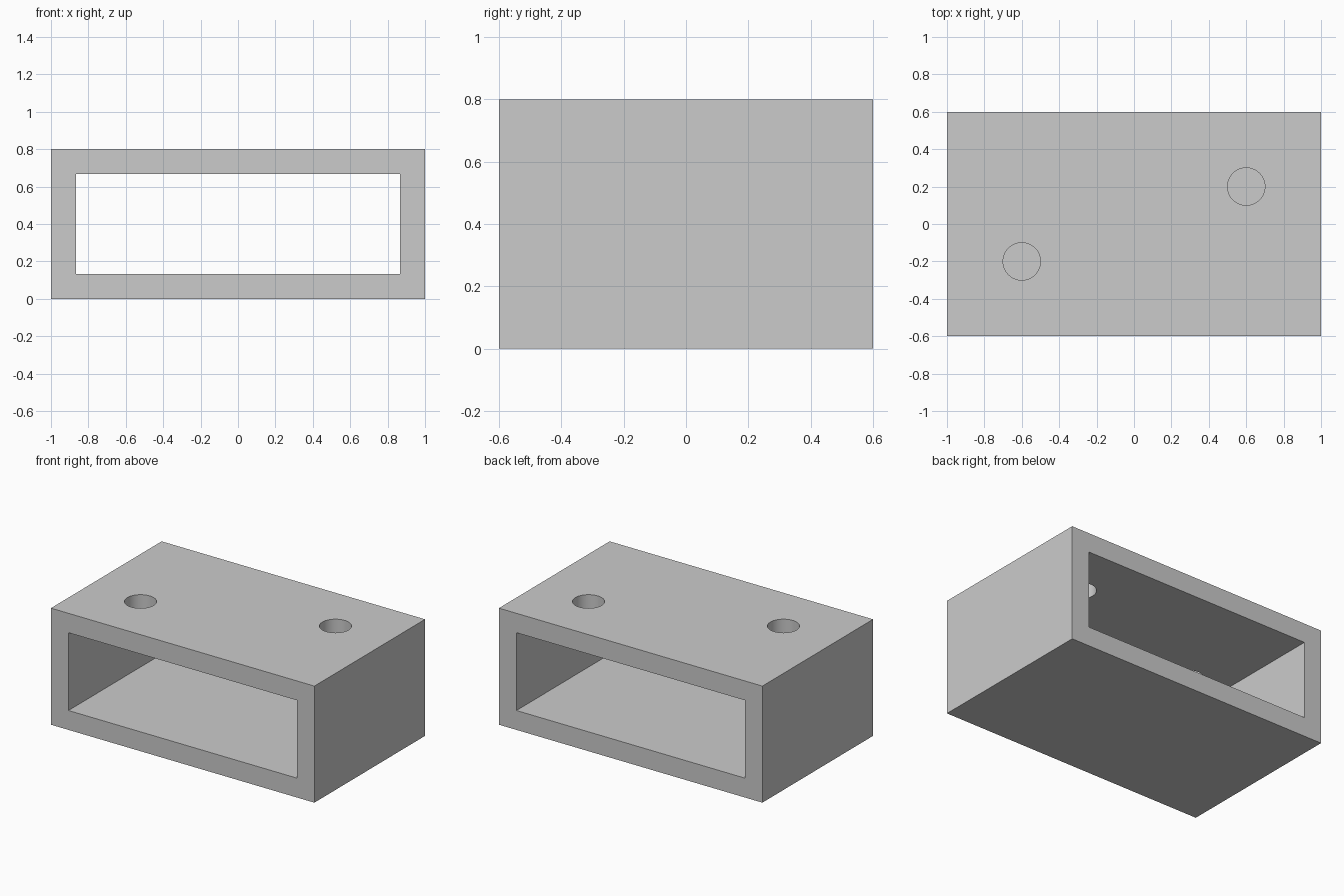
import bpy

# Remove the default object
cube = bpy.data.objects.get("Cube")
if cube:
    bpy.data.objects.remove(cube, do_unlink=True)

WIDTH, DEPTH, HEIGHT = 2.0, 1.2, 0.8
WALL = 0.133
HOLE_RADIUS = 0.1

grey = bpy.data.materials.new("plain grey")
grey.use_nodes = True
colour = (0.6, 0.6, 0.6, 1)
grey.diffuse_color = colour
grey.node_tree.nodes["Principled BSDF"].inputs["Base Color"].default_value = colour


def box(name, size, centre):
    bpy.ops.mesh.primitive_cube_add(size=1, location=centre)
    obj = bpy.context.object
    obj.name = name
    obj.scale = size
    bpy.ops.object.transform_apply(location=False, rotation=False, scale=True)
    obj.data.materials.append(grey)
    return obj


def cut(target, cutter):
    mod = target.modifiers.new(cutter.name, "BOOLEAN")
    mod.operation = "DIFFERENCE"
    mod.solver = "EXACT"
    mod.object = cutter
    bpy.context.view_layer.objects.active = target
    bpy.ops.object.modifier_apply(modifier=mod.name)
    bpy.data.objects.remove(cutter, do_unlink=True)


# Rectangular sleeve, open at the front and back
sleeve = box("sleeve", (WIDTH, DEPTH, HEIGHT), (0, 0, HEIGHT / 2))
cut(sleeve, box("opening", (WIDTH - 2 * WALL, DEPTH * 2, HEIGHT - 2 * WALL),
                (0, 0, HEIGHT / 2)))

# Two diagonal holes through the top wall only
for side in (-1, 1):
    bpy.ops.mesh.primitive_cylinder_add(vertices=64, radius=HOLE_RADIUS, depth=WALL * 3,
                                        location=(0.6 * side, 0.2 * side, HEIGHT - WALL / 2))
    hole = bpy.context.object
    hole.name = "top_hole"
    hole.data.materials.append(grey)
    cut(sleeve, hole)

# Smooth hole walls, crisp box edges
bpy.ops.object.select_all(action="DESELECT")
sleeve.select_set(True)
bpy.context.view_layer.objects.active = sleeve
bpy.ops.object.shade_smooth_by_angle()
